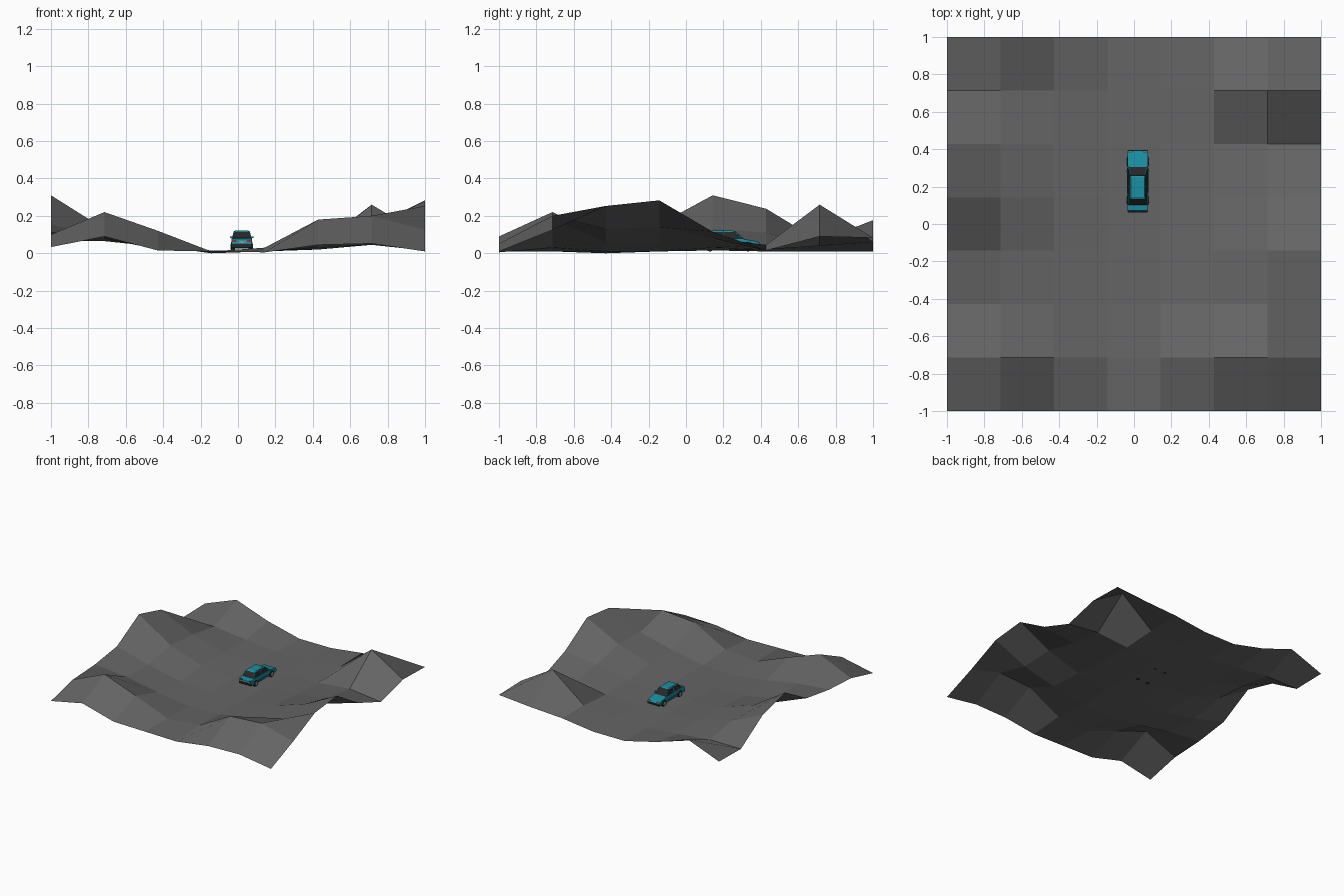
import bpy, bmesh, math
from mathutils import Matrix, Vector

if "Cube" in bpy.data.objects:
    bpy.data.objects.remove(bpy.data.objects["Cube"])

def material(name, rgb):
    m = bpy.data.materials.new(name)
    m.diffuse_color = (*rgb, 1)
    m.use_nodes = True
    m.node_tree.nodes["Principled BSDF"].inputs["Base Color"].default_value = m.diffuse_color
    return m

ground = material("ground_grey", (0.13, 0.13, 0.13))
teal = material("teal_paint", (0.01, 0.28, 0.36))
black = material("dark_trim", (0.02, 0.02, 0.02))
red = material("lamp_red", (0.35, 0.02, 0.02))
silver = material("wheel_silver", (0.3, 0.3, 0.3))

def finish(name, bm, mat):
    bmesh.ops.recalc_face_normals(bm, faces=bm.faces)
    me = bpy.data.meshes.new(name)
    bm.to_mesh(me)
    bm.free()
    me.materials.append(mat)
    ob = bpy.data.objects.new(name, me)
    bpy.context.collection.objects.link(ob)
    return ob

# terrain: 8 x 8 height grid, rows run front to back, values in hundredths
heights = [
    (3.3, 9, 1.5, 1, 0.5, 4.5, 5.2, 1),
    (10, 22, 12, 1, 3, 18, 20, 12.5),
    (11.5, 9, 4, 0, 1, 6, 13, 25.3),
    (15.5, 8, 2, 1, 1, 5, 14, 28.3),
    (31, 13, 4, 1.5, 1.5, 3, 8, 11.5),
    (23.8, 11, 4, 1.5, 1, 2, 4.5, 1.5),
    (6.5, 6.5, 3.5, 1, 1, 4, 26, 9),
    (7, 17.7, 7.8, 1, 1, 4.5, 6, 8.3),
]
bm = bmesh.new()
grid = [[bm.verts.new((-1 + 2 * i / 7, -1 + 2 * j / 7, h / 100))
         for i, h in enumerate(row)] for j, row in enumerate(heights)]
for j in range(7):
    for i in range(7):
        bm.faces.new((grid[j][i], grid[j][i + 1], grid[j + 1][i + 1], grid[j + 1][i]))
terrain = finish("terrain", bm, ground)
if terrain.data.polygons[24].normal.z < 0:
    terrain.data.flip_normals()

CX = 0.02  # car centre line

def profile(name, points, half, mat, bevel=0.0, top_half=None):
    """Side profile (y, z) spanned across x; narrows towards the top if asked."""
    zs = [p[1] for p in points]
    lo, hi = min(zs), max(zs)
    width = lambda z: half + ((top_half or half) - half) * (z - lo) / (hi - lo)
    bm = bmesh.new()
    a = [bm.verts.new((CX - width(z), y, z)) for y, z in points]
    b = [bm.verts.new((CX + width(z), y, z)) for y, z in points]
    bm.faces.new(a)
    bm.faces.new(b[::-1])
    n = len(points)
    for i in range(n):
        k = (i + 1) % n
        bm.faces.new((a[i], b[i], b[k], a[k]))
    ob = finish(name, bm, mat)
    if bevel:
        m = ob.modifiers.new("bevel", "BEVEL")
        m.width, m.segments = bevel, 2
    return ob

def box(name, x, y, z, sx, sy, sz, mat):
    bm = bmesh.new()
    bmesh.ops.create_cube(bm, size=1, matrix=Matrix.Translation((CX + x, y, z))
                          @ Matrix.Diagonal((sx, sy, sz, 1)))
    return finish(name, bm, mat)

def rod(name, p, q, r, mat, sides=6):
    p, q = Vector(p), Vector(q)
    d = q - p
    bm = bmesh.new()
    bmesh.ops.create_cone(bm, cap_ends=True, segments=sides, radius1=r, radius2=r, depth=d.length,
                          matrix=Matrix.Translation((p + q) / 2) @ d.to_track_quat('Z', 'Y').to_matrix().to_4x4())
    return finish(name, bm, mat)

# wheel arch points, from rear to front along the sill
def arch(y):
    return [(y + 0.03 * math.cos(t), 0.03 + 0.03 * math.sin(t))
            for t in [math.pi * k / 6 for k in range(6, -1, -1)]]

body = [(0.070, 0.032)] + arch(0.128) + arch(0.332) + [
    (0.390, 0.032), (0.393, 0.052), (0.383, 0.064), (0.305, 0.077),
    (0.105, 0.081), (0.072, 0.077), (0.066, 0.055)]
profile("car_body", body, 0.056, teal, 0.004)
profile("car_underside", [(0.08, 0.025), (0.38, 0.025), (0.38, 0.055), (0.08, 0.055)], 0.042, black)

# cabin: dark glass with a painted roof and pillars
profile("cabin_glass", [(0.100, 0.078), (0.306, 0.076), (0.258, 0.117), (0.138, 0.117)],
        0.052, black, 0, 0.039)
profile("roof", [(0.132, 0.114), (0.262, 0.114), (0.250, 0.121), (0.145, 0.121)], 0.041, teal, 0.002, 0.036)
for s in (-1, 1):
    for low, high in ((0.306, 0.259), (0.200, 0.200), (0.103, 0.137)):
        rod("pillar", (CX + s * 0.051, low, 0.077), (CX + s * 0.039, high, 0.117), 0.0035, teal)
    box("mirror", s * 0.058, 0.283, 0.086, 0.012, 0.008, 0.009, teal)
    box("tail_lamp", s * 0.040, 0.067, 0.066, 0.022, 0.006, 0.010, red)
    box("head_lamp", s * 0.040, 0.389, 0.056, 0.022, 0.008, 0.009, silver)
    box("side_trim", s * 0.056, 0.230, 0.047, 0.003, 0.140, 0.005, black)
    for y in (0.128, 0.332):
        rod("tyre", (CX + s * 0.037, y, 0.035), (CX + s * 0.057, y, 0.035), 0.025, black, 20)
        rod("hub", (CX + s * 0.050, y, 0.035), (CX + s * 0.059, y, 0.035), 0.015, silver, 12)

# bumpers
box("rear_bumper", 0, 0.067, 0.042, 0.106, 0.010, 0.014, black)
box("front_bumper", 0, 0.391, 0.040, 0.106, 0.010, 0.014, black)
box("number_plate_panel", 0, 0.065, 0.060, 0.030, 0.004, 0.010, silver)
